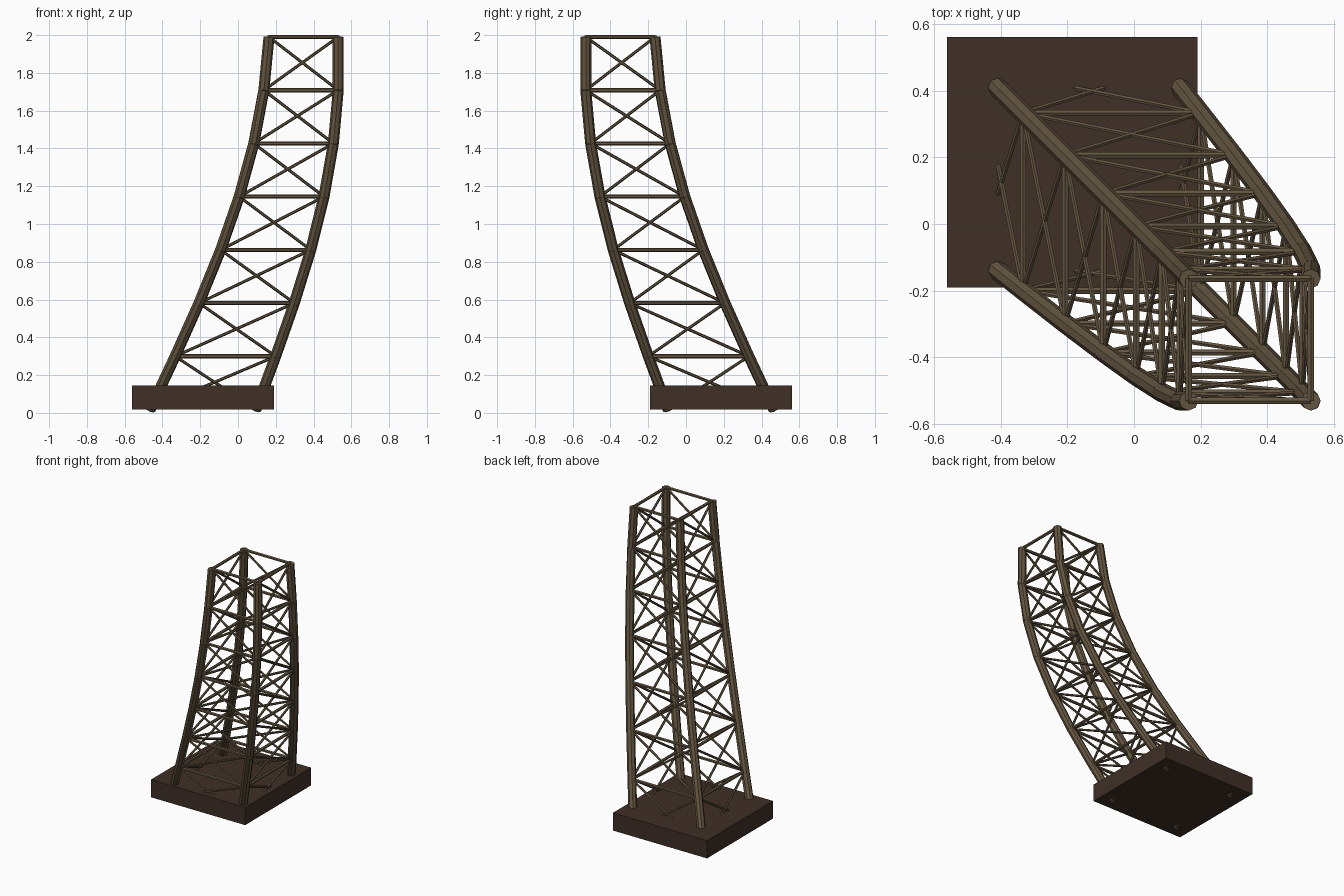
import bpy, math
from mathutils import Vector

old = bpy.data.objects.get("Cube")
if old:
    bpy.data.objects.remove(old, do_unlink=True)

LEVELS = 7
Z0, Z1 = 0.018, 1.99
SIGNS = [(-1, -1), (1, -1), (1, 1), (-1, 1)]


def material(name, rgb):
    m = bpy.data.materials.new(name)
    m.use_nodes = True
    m.diffuse_color = (*rgb, 1)
    bsdf = next(n for n in m.node_tree.nodes if n.type == 'BSDF_PRINCIPLED')
    bsdf.inputs["Base Color"].default_value = (*rgb, 1)
    return m


weathered = material("weathered_brown", (0.125, 0.09, 0.05))
dark = material("dark_brown", (0.05, 0.029, 0.02))


def node(level, corner):
    """Joint of a leg: the tower narrows upwards and leans along a sine curve."""
    t = level / LEVELS
    lean = -0.185 + 0.532 * math.sin(t * math.pi / 2)
    half = 0.28 - 0.097 * t
    sx, sy = SIGNS[corner % 4]
    return Vector((lean + sx * half, -lean + sy * half, Z0 + (Z1 - Z0) * t))


def beam(name, a, b, radius, sides):
    d = b - a
    bpy.ops.mesh.primitive_cylinder_add(vertices=sides, radius=radius,
                                        depth=d.length, location=(a + b) / 2)
    ob = bpy.context.object
    ob.name = name
    ob.rotation_mode = 'QUATERNION'
    ob.rotation_quaternion = d.to_track_quat('Z', 'Y')
    ob.data.materials.append(weathered)


# Foundation slab
bpy.ops.mesh.primitive_cube_add(size=1, location=(-0.185, 0.185, 0.082))
slab = bpy.context.object
slab.name = "foundation_slab"
slab.scale = (0.752, 0.752, 0.128)
slab.data.materials.append(dark)

for c in range(4):
    for i in range(LEVELS):
        # Leg segment
        beam("leg_segment", node(i, c), node(i + 1, c), 0.029, 8)
        # Horizontal brace at the top of each bay
        beam("horizontal_brace", node(i + 1, c), node(i + 1, c + 1), 0.011, 6)
        # Crossed diagonal braces
        beam("diagonal_brace", node(i, c), node(i + 1, c + 1), 0.008, 6)
        beam("diagonal_brace", node(i, c + 1), node(i + 1, c), 0.008, 6)
